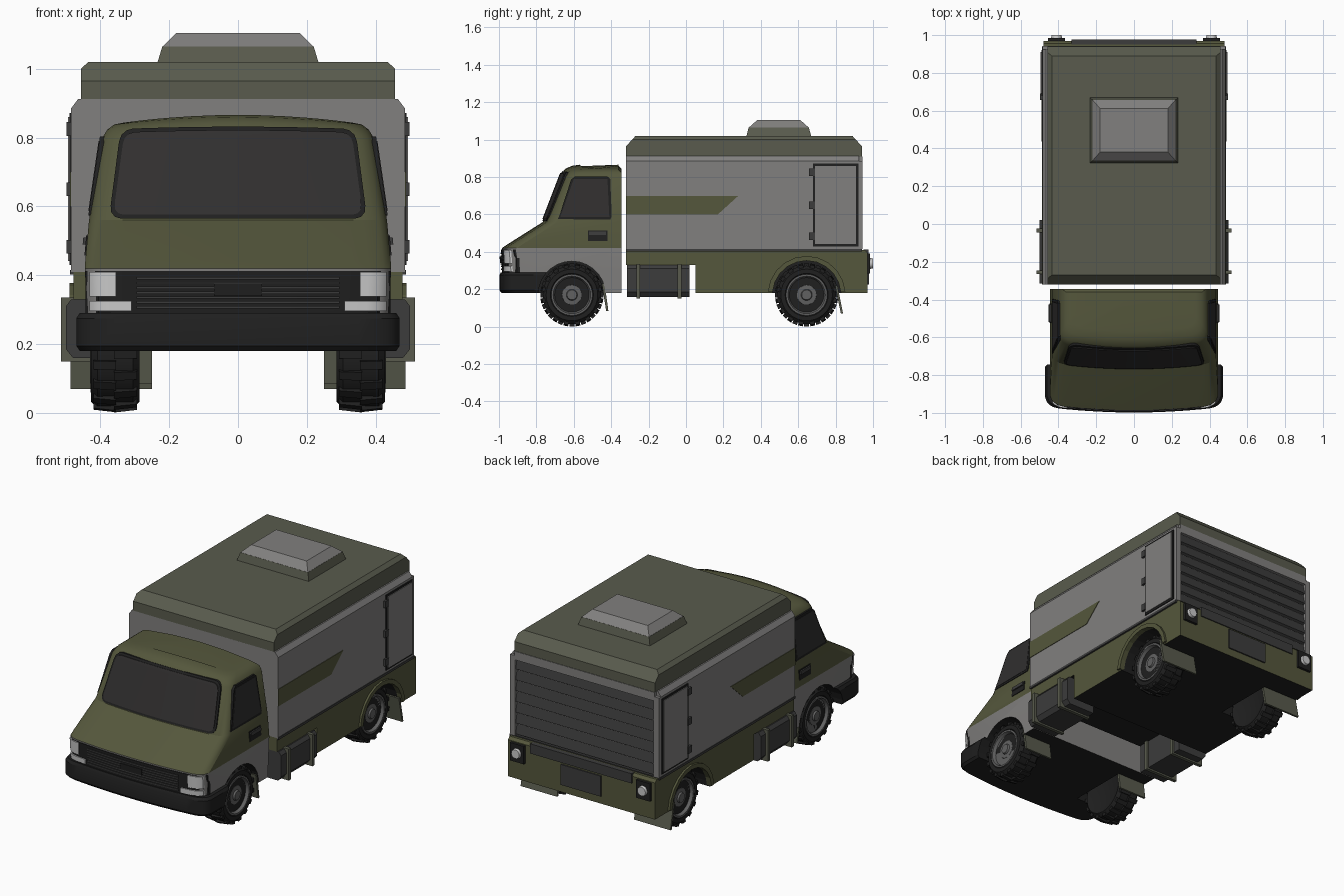
import bpy, bmesh, math
from mathutils import Matrix, Vector

if "Cube" in bpy.data.objects:
    bpy.data.objects.remove(bpy.data.objects["Cube"])

def material(name, r, g, b):
    m = bpy.data.materials.new(name)
    m.diffuse_color = (r, g, b, 1)
    m.use_nodes = True
    m.node_tree.nodes["Principled BSDF"].inputs["Base Color"].default_value = m.diffuse_color
    return m

GREEN = material("olive", .09, .095, .045)
ROOF = material("grey_green", .10, .105, .075)
GREY = material("body_grey", .22, .215, .21)
DARK = material("dark_grey", .045, .045, .045)
BLACK = material("black", .014, .014, .014)
GLASS = material("glass", .03, .028, .028)
LAMP = material("lamp", .55, .55, .55)
RIM = material("rim", .12, .12, .12)

def finish(name, bm, mats, smooth=None, pick=None):
    bmesh.ops.recalc_face_normals(bm, faces=bm.faces)
    me = bpy.data.meshes.new(name)
    if pick:
        for f in bm.faces:
            f.material_index = pick(f)
    bm.to_mesh(me)
    bm.free()
    for m in mats:
        me.materials.append(m)
    if smooth:
        me.polygons.foreach_set("use_smooth", [True] * len(me.polygons))
        me.set_sharp_from_angle(angle=math.radians(smooth))
    ob = bpy.data.objects.new(name, me)
    bpy.context.collection.objects.link(ob)
    return ob

def loft(bm, rings, caps=True, closed=True):
    vs = [[bm.verts.new(p) for p in r] for r in rings]
    n = len(vs[0])
    for a, b in zip(vs, vs[1:]):
        for i in range(n if closed else n - 1):
            bm.faces.new((a[i], a[(i + 1) % n], b[(i + 1) % n], b[i]))
    if caps:
        bm.faces.new(vs[0])
        bm.faces.new(vs[-1])

def prism(name, pts, axis, a, b, *mats, pick=None):
    """Extrude a 2D outline: (y,z) along x, or (x,z) along y."""
    put = (lambda p, t: (t, *p)) if axis == 'x' else (lambda p, t: (p[0], t, p[1]))
    bm = bmesh.new()
    loft(bm, [[put(p, t) for p in pts] for t in (a, b)])
    return finish(name, bm, mats, pick=pick)

def box(name, x0, x1, y0, y1, z0, z1, mat):
    return prism(name, [(y0, z0), (y1, z0), (y1, z1), (y0, z1)], 'x', x0, x1, mat)

def hull(name, pts, mat):
    """Convex solid from points mirrored in x."""
    bm = bmesh.new()
    for x, y, z in pts:
        for s in (1, -1):
            bm.verts.new((s * x, y, z))
    bmesh.ops.convex_hull(bm, input=bm.verts)
    bmesh.ops.dissolve_limit(bm, angle_limit=.02, verts=bm.verts, edges=bm.edges)
    return finish(name, bm, [mat])

def cut_arches(ob, y, r):
    for s in (1, -1):
        bm = bmesh.new()
        ring = [(y + r * math.cos(i * math.tau / 28), .17 + r * math.sin(i * math.tau / 28)) for i in range(28)]
        loft(bm, [[(s * x, *p) for p in ring] for x in (.25, .7)])
        cutter = finish("arch_cutter", bm, [BLACK])
        cutter.hide_render = True
        m = ob.modifiers.new("arch", 'BOOLEAN')
        m.operation, m.object, m.solver, m.material_mode = 'DIFFERENCE', cutter, 'EXACT', 'TRANSFER'
        bpy.context.view_layer.objects.active = ob
        bpy.ops.object.modifier_apply(modifier=m.name)
        bpy.data.objects.remove(cutter)

# Cab: horizontal sections (z, half width, front y) with a bowed front
CAB = [(.18, .435, -.97), (.29, .44, -.98), (.42, .445, -.985), (.44, .444, -.955), (.56, .433, -.765),
       (.82, .395, -.665), (.845, .38, -.645), (.86, .36, -.61), (.866, .33, -.57)]
HALF = [0, .2, .4, .6, .75, .85, .91, .95, .98, 1]
COLS = [-t for t in HALF[:0:-1]] + HALF

def section(z):
    for a, b in zip(CAB, CAB[1:]):
        if z <= b[0]:
            f = (z - a[0]) / (b[0] - a[0])
            return a[1] + f * (b[1] - a[1]), a[2] + f * (b[2] - a[2])
    return CAB[-1][1:]

def bow(t):
    c = min(1, max(0, (abs(t) - .85) / .15))
    return .03 * t * t + .05 * (1 - math.sqrt(1 - c * c))

def plan_ring(z, w, yf, back, crown=0):
    ring = [(t * w, yf + bow(t), z - crown * t * t) for t in COLS]
    return ring + [(w, back, z - crown), *[(t * w, back, z - crown * t * t) for t in (.5, 0, -.5)], (-w, back, z - crown)]

bm = bmesh.new()
loft(bm, [plan_ring(z, w, y, -.36 if z > .85 else -.345, .022 if z > .8 else 0) for z, w, y in CAB])
cab = finish("cab", bm, [GREEN, GREY, BLACK], 30,
             lambda f: 2 if f.normal.z < -.9 else int(f.calc_center_median().z < .42))
cut_arches(cab, -.61, .18)

bm = bmesh.new()
loft(bm, [plan_ring(z, w, y, -.74) for z, w, y in
          [(.18, .46, -.985), (.195, .47, -.998), (.275, .47, -.998), (.29, .46, -.99)]])
cut_arches(finish("front_bumper", bm, [BLACK], 30), -.61, .18)

def front_patch(name, x0, x1, z0, z1, off, mat, top=1, rnd=0):
    """Thin panel following the cab front; optional top taper and rounded corners."""
    rings, n = [], 12
    for i in range(n + 1):
        v = (1 - math.cos(math.pi * i / n)) / 2
        z = z0 + v * (z1 - z0)
        d = max(0, rnd - min(z - z0, z1 - z))
        k = 1 + v * (top - 1)
        cut = rnd - math.sqrt(max(0, rnd * rnd - d * d))
        a, b = x0 * k + cut, x1 * k - cut
        w, yf = section(z)
        row = []
        for j in range(25):
            x = a + (b - a) * j / 24
            row.append((x, yf + bow(x / w) - off, z - (.06 * x * x * v if rnd else 0)))
        rings.append(row + [(x, y + off + .012, z) for x, y, z in reversed(row)])
    bm = bmesh.new()
    loft(bm, rings)
    return finish(name, bm, [mat], 30)

# Windscreen, grille and lamps
front_patch("windscreen_seal", -.375, .375, .565, .832, .005, BLACK, .91, .035)
front_patch("windscreen", -.363, .363, .576, .822, .009, GLASS, .91, .03)
front_patch("grille_panel", -.443, .443, .285, .412, .004, BLACK)
for i in range(7):
    front_patch("grille_slat", -.295, .295, .304 + i * .014, .311 + i * .014, .009, DARK)
front_patch("grille_plate", -.07, .07, .34, .376, .013, BLACK)
for s in (1, -1):
    for nm, a, b, z0, z1 in (("headlamp", .355, .432, .338, .41), ("indicator", .31, .432, .296, .325)):
        front_patch(nm, min(s * a, s * b), max(s * a, s * b), z0, z1, .01, LAMP)

def side_panel(name, pts, off, mat, s):
    bm = bmesh.new()
    loft(bm, [[(s * (section(z)[0] + o), y, z) for y, z in pts] for o in (off, -.015)])
    finish(name, bm, [mat])

# Cab side windows and door handles
for s in (1, -1):
    side_panel("side_window_seal", [(-.685, .575), (-.675, .60), (-.615, .785), (-.595, .803), (-.42, .803),
               (-.405, .79), (-.397, .59), (-.405, .573)], .004, BLACK, s)
    side_panel("side_window", [(-.672, .587), (-.60, .79), (-.42, .79), (-.41, .587)], .006, GLASS, s)
    side_panel("door_handle_recess", [(-.525, .458), (-.42, .458), (-.42, .515), (-.525, .515)], .004, BLACK, s)
    side_panel("door_handle", [(-.518, .49), (-.427, .49), (-.427, .51), (-.518, .51)], .012, DARK, s)

# Cargo box, roof and roof vent
prism("cargo_box", [(-.485, .41), (.485, .41), (.485, .885), (.465, .912), (-.465, .912), (-.485, .885)],
      'y', -.32, .925, GREY)
hull("cargo_roof", [p for e, i, c in ((-.32, -.288, -.27), (.94, .908, .89)) for p in
     ((.457, e, .91), (.457, e, .965), (.457, i, 1.0), (.435, c, 1.02))], ROOF)
hull("vent_base", [(.235, .322, 1.015), (.235, .67, 1.015), (.22, .335, 1.065), (.22, .657, 1.065)], ROOF)
hull("vent_cap", [(.22, .335, 1.064), (.22, .657, 1.064), (.18, .38, 1.104), (.18, .612, 1.104)], GREY)

# Lower skirt with rear wheel arches
skirt = prism("skirt", [(-.32, .41), (-.32, .33), (.05, .33), (.05, .18), (.97, .18), (.97, .395), (.955, .41)],
              'x', -.478, .478, GREEN, BLACK, pick=lambda f: int(f.normal.z < -.9))
cut_arches(skirt, .645, .185)
box("floor_rail", -.488, .488, -.32, .94, .402, .416, DARK)

for s in (1, -1):
    # Rear arch lip
    arc = [math.radians(d) for d in range(5, 176, 17)]
    lip = [(.645 + r * math.cos(a), .17 + r * math.sin(a)) for r, seq in ((.208, arc), (.183, arc[::-1])) for a in seq]
    prism("arch_lip", lip, 'x', s * .46, s * .49, GREEN)
    # Side stripe and service door with hinges
    prism("side_stripe", [(-.32, .6), (.17, .6), (.28, .7), (-.32, .7)], 'x', s * .47, s * .488, GREEN)
    box("side_door_frame", s * .47, s * .49, .678, .922, .43, .872, BLACK)
    box("side_door", s * .47, s * .494, .69, .91, .442, .86, GREY)
    for z in (.483, .65, .825):
        box("door_hinge", s * .47, s * .498, .657, .69, z - .02, z + .02, DARK)
    # Fuel tank with straps
    prism("fuel_tank", [(s * x, z) for x, z in ((.31, .33), (.485, .33), (.5, .31), (.5, .185), (.48, .16), (.31, .16))],
          'y', -.315, .02, DARK)
    for y in (-.255, -.035):
        prism("tank_strap", [(s * x, z) for x, z in ((.3, .335), (.515, .335), (.515, .15), (.3, .15))],
              'y', y - .01, y + .01, ROOF)
    # Mudflaps
    prism("front_mudflap", [(-.45, .23), (-.435, .23), (-.415, .085), (-.427, .085)], 'x', s * .25, s * .43, ROOF)
    prism("rear_mudflap", [(.797, .22), (.81, .22), (.84, .07), (.828, .07)], 'x', s * .25, s * .487, ROOF)
    # Rear corner posts and tail lamps
    box("rear_post", s * .45, s * .485, .92, .943, .416, .885, GREY)
    box("tail_lamp_housing", s * .365, s * .455, .96, .985, .285, .39, BLACK)
    bm = bmesh.new()
    bmesh.ops.create_cone(bm, cap_ends=True, segments=16, radius1=.032, radius2=.026, depth=.03,
                          matrix=Matrix.Translation((s * .41, .985, .338)) @ Matrix.Rotation(-math.pi / 2, 4, 'X'))
    finish("tail_lamp", bm, [LAMP], 40)

# Rear shutter, header, step and plate
h = (.86 - .416) / 7
teeth = [p for i in range(7) for p in ((.924, .416 + i * h), (.938, .424 + i * h), (.926, .414 + (i + 1) * h))]
prism("rear_shutter", [(.90, .416)] + teeth + [(.90, .86)], 'x', -.45, .45, DARK)
box("rear_header", -.455, .455, .92, .943, .86, .91, GREY)
box("rear_step", -.33, .33, .95, .976, .355, .412, DARK)
box("rear_plate", -.13, .13, .95, .978, .225, .345, DARK)

def spin(bm, prof, mat_index, seg=32):
    """Revolve (radius, x) points about the x axis."""
    n0 = set(bm.faces)
    loft(bm, [[(x, r * math.cos(a), r * math.sin(a)) for a in (k * math.tau / seg for k in range(seg))]
              for r, x in prof])
    for f in set(bm.faces) - n0:
        f.material_index = mat_index

# Wheels: tyre, dished rim and staggered tread lugs
for y in (-.61, .645):
    for s in (1, -1):
        bm = bmesh.new()
        spin(bm, [(.10, .055), (.115, .07), (.138, .07), (.156, .052), (.156, -.052), (.138, -.07), (.10, -.055)], 0)
        spin(bm, [(.112, .055), (.11, .072), (.1, .072), (.088, .045), (.06, .04), (.052, .056), (.03, .058),
                  (.026, .068), (.008, .068)], 1)
        for i in range(32):
            side = 1 if i % 2 else -1
            m = Matrix.Rotation(i * math.tau / 32, 4, 'X') @ Matrix.Translation((side * .03, 0, .156))
            g = bmesh.ops.create_cube(bm, size=1, matrix=m @ Matrix.Diagonal((.066, .026, .026, 1)))
            for v in g['verts']:
                if abs(v.co.x) > .05:   # tuck the shoulder of each lug inwards
                    v.co.yz = v.co.yz * .955
        bmesh.ops.transform(bm, verts=bm.verts, matrix=Matrix.Translation((s * .357, y, .17)) @
                            Matrix.Diagonal((s, 1, 1, 1)))
        finish("front_wheel" if y < 0 else "rear_wheel", bm, [BLACK, RIM], 30)
